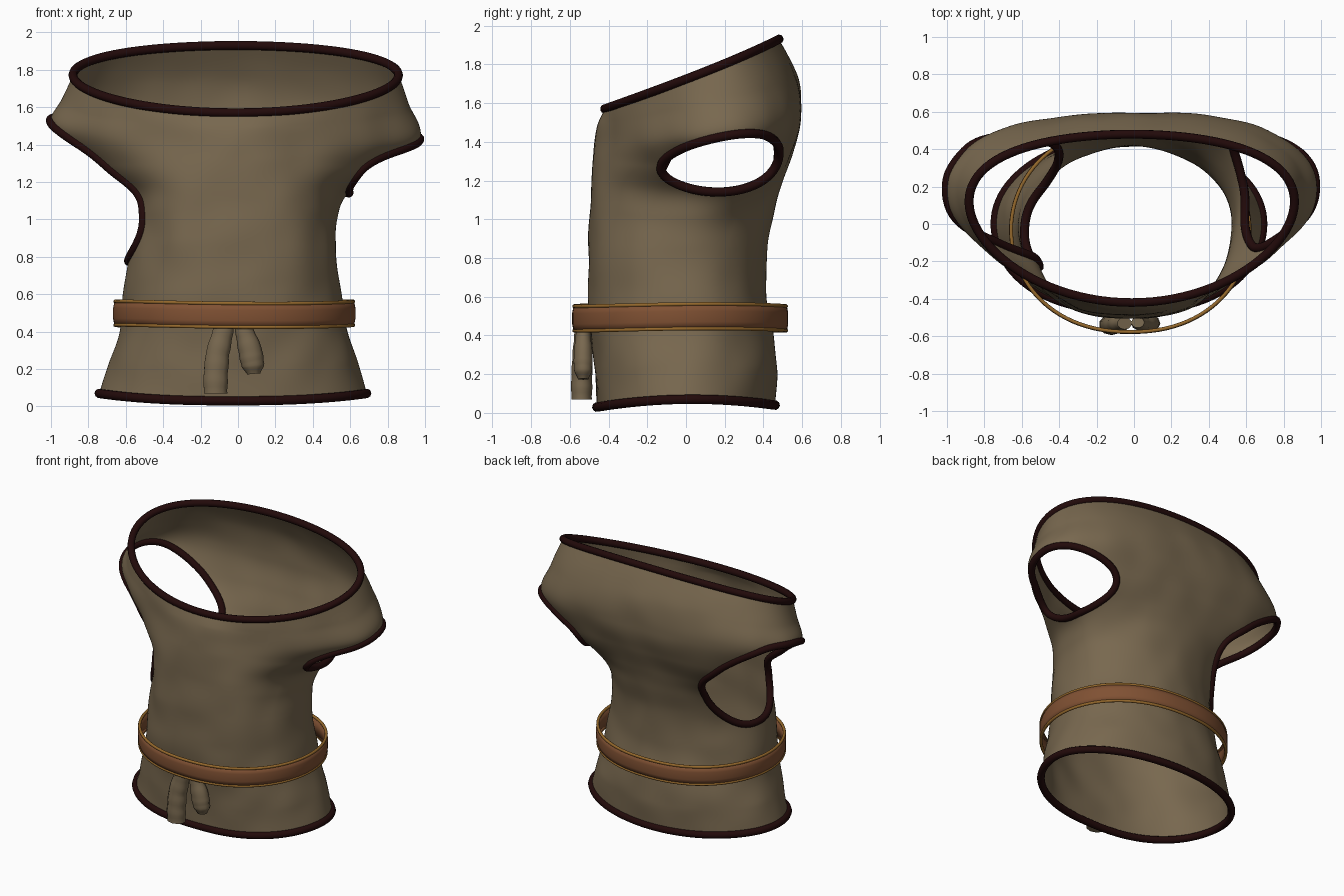
import bpy, bmesh, math
from mathutils import Vector, noise

if "Cube" in bpy.data.objects:
    bpy.data.objects.remove(bpy.data.objects["Cube"])


def material(name, rgb):
    m = bpy.data.materials.new(name)
    m.diffuse_color = (*rgb, 1)
    m.use_nodes = True
    m.node_tree.nodes["Principled BSDF"].inputs["Base Color"].default_value = m.diffuse_color
    return m


CLOTH = material("olive cloth", (0.188, 0.138, 0.078))
TRIM = material("dark maroon trim", (0.016, 0.003, 0.003))
LEATHER = material("brown leather", (0.215, 0.082, 0.033))
EDGE = material("golden edge", (0.30, 0.14, 0.025))

# garment rings, hem to collar: front y, z, back y, z, side x, y, z, front roundness
RINGS = [
    (-.46, .03, .46, .04, .715, 0, .07, .82),
    (-.47, .22, .47, .22, .665, 0, .24, .8),
    (-.49, .42, .45, .42, .605, -.01, .42, .78),
    (-.505, .62, .415, .62, .565, -.03, .62, .76),
    (-.505, .85, .42, .85, .54, -.03, .85, .72),
    (-.495, 1.05, .455, 1.05, .545, .03, 1.0, .67),
    (-.49, 1.18, .50, 1.19, .60, .13, 1.14, .69),
    (-.485, 1.30, .55, 1.35, .80, .19, 1.27, .96),
    (-.475, 1.40, .59, 1.52, .985, .19, 1.43, 1.28),
    (-.455, 1.49, .58, 1.73, .93, .16, 1.61, 1.18),
    (-.42, 1.57, .48, 1.93, .87, .12, 1.77, 1.0),
]
TOP = len(RINGS) - 1


def ring(v):
    """Smoothly interpolated ring values."""
    i = max(0, min(int(v), TOP - 1))
    t = v - i
    a, b, c, d = (RINGS[max(0, min(TOP, i + k))] for k in (-1, 0, 1, 2))
    return [q + .5 * t * (r - p + t * (2 * p - 5 * q + 4 * r - s + t * (3 * (q - r) + s - p)))
            for p, q, r, s in zip(a, b, c, d)]


def surface(th, v):
    yf, zf, yb, zb, x, ys, zs, e = ring(v)
    c, s = math.cos(th), math.sin(th)
    y = ys + (yb - yf) / 2 * s + ((yb + yf) / 2 - ys) * s * s
    z = zs + (zb - zf) / 2 * s + ((zb + zf) / 2 - zs) * s * s
    sleeve = math.exp(-((v - 8) / 1.0) ** 2)
    if c < 0:  # the left sleeve sits a little higher, the left waist is fuller
        z += .06 * c * c * sleeve
        x += .035 * c * c * math.exp(-((v - 3.3) / .9) ** 2)
    front = min(1, max(0, .5 - s))
    back = min(1, max(0, s))
    power = 1 + (e - 1) * front - (.18 if c > 0 else .06) * sleeve * back
    p = Vector((x * math.copysign(abs(c) ** power, c) - .012 - .015 * max(0, 1 - v / 4), y, z))
    fade = min(1, v, TOP - v)
    n = Vector((c, s, 0))
    return p + n * .012 * fade * noise.noise(p * 4.5)


# arm openings: side, centre angle, centre ring, half angle, half height, squareness
HOLES = [(1, .11, 7.0, .67, 1.0, 2.0), (-1, .12, 5.95, .69, 2.3, 2.5)]


def hole_radius(hole, phi):
    k = hole[5]
    return (abs(math.cos(phi)) ** k + abs(math.sin(phi)) ** k) ** (-1 / k)


def hole_polar(hole, th, v):
    side, tc, vc, ht, hv, k = hole
    local = th if side > 0 else math.pi - th
    local = (local + math.pi) % (2 * math.pi) - math.pi
    u, w = (local - tc) / ht, (v - vc) / hv
    phi = math.atan2(w, u)
    return math.hypot(u, w) / hole_radius(hole, phi), phi


def hole_point(hole, phi):
    side, tc, vc, ht, hv, k = hole
    r = hole_radius(hole, phi)
    local = tc + ht * r * math.cos(phi)
    return surface(local if side > 0 else math.pi - local, vc + hv * r * math.sin(phi))


def finish(name, bm, mats):
    me = bpy.data.meshes.new(name)
    bm.to_mesh(me)
    bm.free()
    ob = bpy.data.objects.new(name, me)
    bpy.context.collection.objects.link(ob)
    for m in mats:
        me.materials.append(m)
    for p in me.polygons:
        p.use_smooth = True
    return ob


def tube(name, pts, radius, mat, cyclic=True, radii=None):
    """Round cord along a path."""
    cu = bpy.data.curves.new(name, 'CURVE')
    cu.dimensions = '3D'
    cu.bevel_depth = radius
    cu.bevel_resolution = 3
    cu.use_fill_caps = True
    sp = cu.splines.new('POLY')
    sp.points.add(len(pts) - 1)
    for i, p in enumerate(pts):
        sp.points[i].co = (*p, 1)
        sp.points[i].radius = radii[i] if radii else 1
    sp.use_cyclic_u = cyclic
    sp.use_smooth = True
    cu.materials.append(mat)
    ob = bpy.data.objects.new(name, cu)
    bpy.context.collection.objects.link(ob)
    bpy.ops.object.select_all(action='DESELECT')
    ob.select_set(True)
    bpy.context.view_layer.objects.active = ob
    bpy.ops.object.convert(target='MESH')
    return bpy.context.view_layer.objects.active


# tunic cloth with open arm holes
NU, NV = 144, 110
bm = bmesh.new()
param = {}
grid = []
for j in range(NV + 1):
    row = []
    for i in range(NU):
        th, v = 2 * math.pi * i / NU, TOP * j / NV
        vert = bm.verts.new(surface(th, v))
        param[vert] = (th, v)
        row.append(vert)
    grid.append(row)
for j in range(NV):
    for i in range(NU):
        k = (i + 1) % NU
        th, v = 2 * math.pi * (i + .5) / NU, TOP * (j + .5) / NV
        if all(hole_polar(h, th, v)[0] > 1 for h in HOLES):
            bm.faces.new((grid[j][i], grid[j][k], grid[j + 1][k], grid[j + 1][i]))
bmesh.ops.delete(bm, geom=[v for v in bm.verts if not v.link_faces], context='VERTS')
for vert in bm.verts:
    th, v = param[vert]
    if vert.is_boundary and 0 < v < TOP:
        hole = min(HOLES, key=lambda h: hole_polar(h, th, v)[0])
        vert.co = hole_point(hole, hole_polar(hole, th, v)[1])
finish("tunic", bm, [CLOTH])

# dark piping on hem, collar and arm openings
turn = [2 * math.pi * i / 96 for i in range(96)]
tube("hem_piping", [surface(a, 0) for a in turn], .025, TRIM)
tube("collar_piping", [surface(a, TOP) for a in turn], .024, TRIM)
for hole, name in zip(HOLES, ("right_arm_piping", "left_arm_piping")):
    tube(name, [hole_point(hole, a) for a in turn], .024, TRIM)


# loose leather belt with raised golden edges
def belt_point(a, off, z):
    c, s = math.cos(a), math.sin(a)
    return Vector(((.637 + off) * math.copysign(abs(c) ** .9, c) - .02, (.547 + off) * s - .03,
                   z + .006 * math.sin(2 * a + 1)))


profile = [(-.008, .43), (.004, .43), (.011, .465), (.011, .52), (.004, .555), (-.008, .555)]
bm = bmesh.new()
loops = [[bm.verts.new(belt_point(a, o, z)) for o, z in profile] for a in turn]
for i in range(len(loops)):
    p, q = loops[i], loops[(i + 1) % len(loops)]
    for k in range(len(profile)):
        m = (k + 1) % len(profile)
        bm.faces.new((p[k], q[k], q[m], p[m]))
finish("belt", bm, [LEATHER])
for name, z in (("belt_lower_edge", .43), ("belt_upper_edge", .556)):
    tube(name, [belt_point(a, 0, z) for a in turn], .01, EDGE)


# cloth ends hanging from behind the belt
def rag(name, keys):
    pts, radii = [], []
    for (x0, y0, z0, r0), (x1, y1, z1, r1) in zip(keys, keys[1:]):
        for k in range(6):
            t = k / 6
            pts.append((x0 + (x1 - x0) * t, y0 + (y1 - y0) * t, z0 + (z1 - z0) * t))
            radii.append((r0 + (r1 - r0) * t) * (1 + .025 * math.sin(len(pts) * 1.3)))
    ob = tube(name, pts, 1, CLOTH, False, radii)
    for v in ob.data.vertices:  # flatten front to back
        v.co.y = -.535 + (v.co.y + .535) * .8


rag("long_cloth_end", [(-.05, -.53, .50, .04), (-.08, -.53, .40, .058), (-.11, -.535, .28, .066),
                       (-.12, -.54, .16, .068), (-.12, -.54, .05, .066)])
rag("short_cloth_end", [(.02, -.525, .50, .035), (.035, -.53, .40, .05), (.065, -.53, .30, .064),
                        (.08, -.53, .22, .062), (.085, -.53, .165, .03)])
